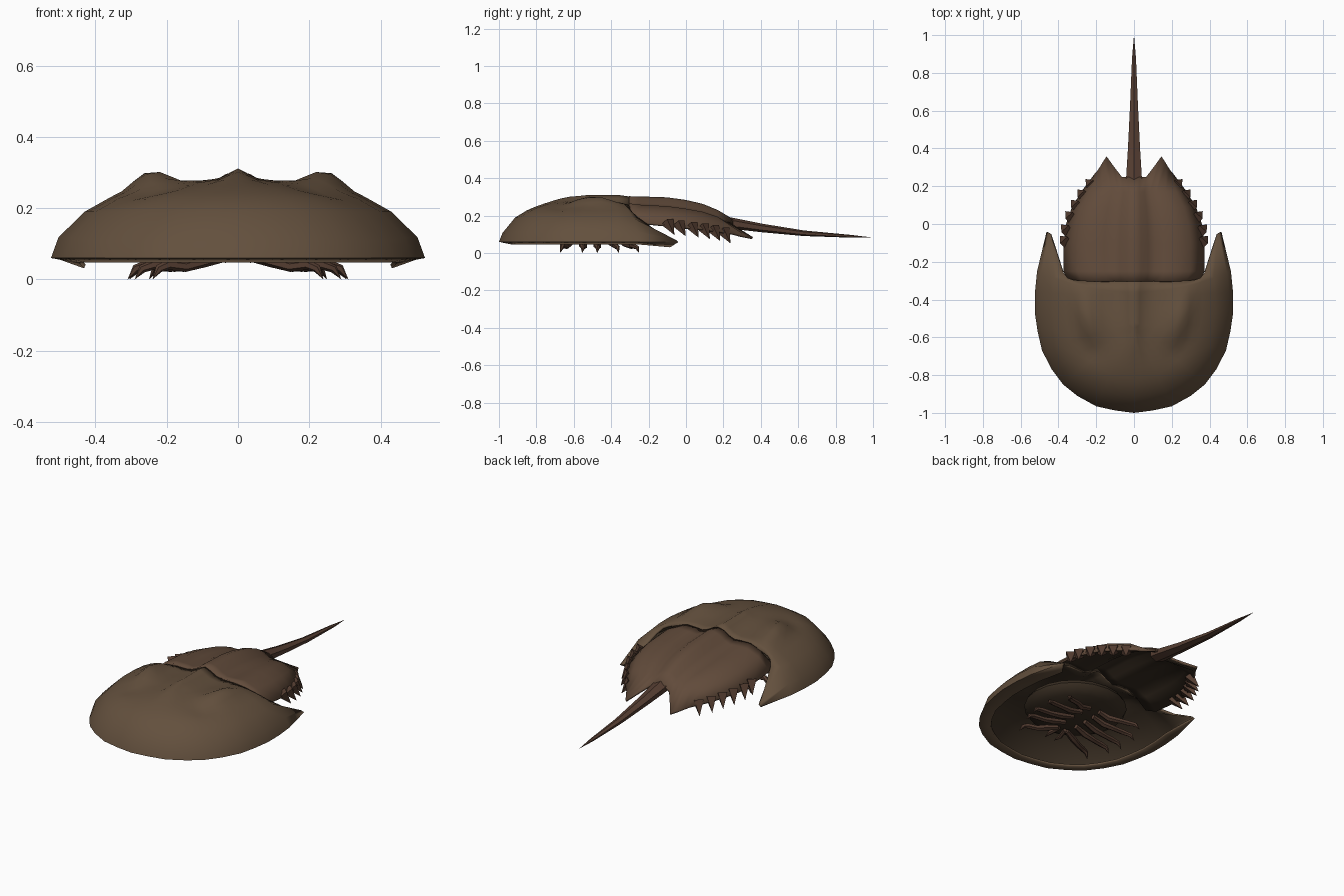
import bpy, bmesh, math
from mathutils import Vector

if "Cube" in bpy.data.objects:
    bpy.data.objects.remove(bpy.data.objects["Cube"])


def material(name, r, g, b):
    m = bpy.data.materials.new(name)
    m.diffuse_color = (r, g, b, 1)
    m.use_nodes = True
    m.node_tree.nodes["Principled BSDF"].inputs["Base Color"].default_value = m.diffuse_color
    return m


SHELL = material("shell_brown", 0.125, 0.08, 0.047)
BACK = material("back_brown", 0.12, 0.07, 0.043)
DARK = material("underside_dark", 0.045, 0.03, 0.018)
LIMB = material("limb_brown", 0.09, 0.047, 0.031)


def finish(name, bm, mats, angle=50):
    me = bpy.data.meshes.new(name)
    bm.to_mesh(me)
    bm.free()
    ob = bpy.data.objects.new(name, me)
    bpy.context.collection.objects.link(ob)
    for m in mats:
        me.materials.append(m)
    bpy.ops.object.select_all(action='DESELECT')
    bpy.context.view_layer.objects.active = ob
    ob.select_set(True)
    bpy.ops.object.shade_smooth_by_angle(angle=math.radians(angle))
    return ob


def mirror(ob):
    m = ob.modifiers.new("mirror", 'MIRROR')
    m.use_clip = True
    m.merge_threshold = 0.001


def half_shell(name, grid, mats, thick):
    """Skin a grid of points, mirror it in x and give it thickness."""
    bm = bmesh.new()
    vs = [[bm.verts.new(p) for p in row] for row in grid]
    for a, b in zip(vs, vs[1:]):
        for i in range(len(a) - 1):
            bm.faces.new((a[i], a[i + 1], b[i + 1], b[i]))
    bmesh.ops.remove_doubles(bm, verts=bm.verts, dist=0.0005)
    bmesh.ops.recalc_face_normals(bm, faces=bm.faces)
    if sum(f.normal.z * f.calc_area() for f in bm.faces) < 0:
        bmesh.ops.reverse_faces(bm, faces=bm.faces)
    ob = finish(name, bm, mats)
    mirror(ob)
    s = ob.modifiers.new("thickness", 'SOLIDIFY')
    s.thickness = thick
    s.offset = -1
    s.material_offset = 1
    return ob


def tube(bm, pts, radii, sides=6, flat=1.0):
    """Tapered tube along a path; a zero radius makes a point."""
    pts = [Vector(p) for p in pts]
    rings = []
    for i, (p, r) in enumerate(zip(pts, radii)):
        d = (pts[min(i + 1, len(pts) - 1)] - pts[max(i - 1, 0)]).normalized()
        ref = Vector((0, 0, 1)) if abs(d.z) < 0.9 else Vector((0, 1, 0))
        u = d.cross(ref).normalized()
        w = u.cross(d)
        if r == 0:
            rings.append([bm.verts.new(p)] * sides)
            continue
        rings.append([bm.verts.new(p + r * (math.cos(a) * u + flat * math.sin(a) * w))
                      for a in (2 * math.pi * (k + 0.5) / sides for k in range(sides))])
    for a, b in zip(rings, rings[1:]):
        for k in range(sides):
            n = (k + 1) % sides
            bm.faces.new(list(dict.fromkeys((a[k], a[n], b[n], b[k]))))
    bm.faces.new(rings[0][::-1])
    bmesh.ops.recalc_face_normals(bm, faces=bm.faces)


# Front shell: columns run from the horseshoe rim up to the midline
rim = [(.513, -.25, -.36), (.524, -.36, -.38), (.525, -.47, -.43), (.51, -.57, -.48),
       (.487, -.67, -.52), (.435, -.77, -.52), (.375, -.85, -.52), (.3, -.91, -.52),
       (.2, -.965, -.52), (.1, -.987, -.52), (0, -1, -.52)]
dome = [(1, .06), (.96, .118), (.82, .19), (.69, .228), (.62, .242), (.56, .252), (.5, .26),
        (.43, .267), (.33, .274), (.22, .278), (.12, .281), (.06, .284), (0, .287)]


def blob(x, y, cx, cy, sx, sy):
    return math.exp(-((x - cx) / sx) ** 2 - ((y - cy) / sy) ** 2)


def relief(x, y):
    ridge = .024 * math.exp(-(x / .035) ** 2 - (max(0, -.6 - y) / .12) ** 2)
    cx = .245 + .25 * (y + .5)                    # eye ridges splay towards the rear
    eye = .044 * blob(x, y, cx, -.49, .05, .11)
    dips = .016 * blob(x, y, .11, -.34, .06, .12) + .016 * blob(x, y, .23, -.67, .08, .06)
    return ridge + eye - dips


# rear edge column, from wing tip in to the midline
cols = [[(.432, -.085, .031), (.463, -.042, .058), (.447, -.05, .068), (.41, -.15, .115),
         (.375, -.255, .19), (.352, -.285, .218), (.325, -.295, .23), (.29, -.3, .241),
         (.24, -.3, .252), (.18, -.3, .257), (.12, -.3, .258), (.075, -.3, .266),
         (.035, -.3, .286), (0, -.3, .302)]]
for i, (px, py, cy) in enumerate(rim):
    pw = max(1, 2 - .5 * i)
    col = [(px * .87, cy + (py - cy) * .87, .047)]      # turned-in lip
    for f, z in dome:
        x, y = px * f, cy + (py - cy) * f ** pw
        if i > 4 and f == .96:
            z -= .01
        col.append((x, y, z + (relief(x, y) if f < .9 else 0)))
    cols.append(col)
half_shell("front_shell", cols, [SHELL, DARK], .012)

# Rear shell: cross-sections (y, half width, edge z, crown z)
sections = [(-.305, .345, .185, .304), (-.25, .374, .165, .303), (-.1, .374, .15, .298),
            (.0, .36, .138, .284), (.09, .328, .13, .263), (.17, .28, .118, .23)]
curve = [(0, 1), (.1, .93), (.2, .75), (.3, .64), (.42, .67), (.6, .68), (.8, .48), (1, 0)]
rows = [[(w * u, y, e + (c - e) * p) for u, p in curve] for y, w, e, c in sections]
rows.append([(0, .25, .182), (.03, .25, .178), (.065, .25, .155), (.105, .302, .12),
             (.145, .358, .085), (.17, .32, .092), (.19, .287, .098), (.213, .26, .105)])
half_shell("rear_shell", rows, [BACK, DARK], .012)

# Row of spines along the side edges of the rear shell
bm = bmesh.new()
for x, y, z in [(.366, -.1, .155), (.36, -.04, .148), (.338, .03, .14),
                (.308, .09, .132), (.274, .145, .122), (.23, .2, .11)]:
    tube(bm, [(x - .008, y, z + .012), (x + .026, y + .038, z - .058)], [.036, 0], 4)
mirror(finish("edge_spines", bm, [LIMB], 30))

# Tail spike
bm = bmesh.new()
tube(bm, [(0, .19, .168), (0, .26, .157), (0, .4, .135), (0, .63, .106), (0, .88, .09), (0, 1, .083)],
     [.05, .047, .037, .024, .012, 0], 6, .62)
finish("tail_spike", bm, [LIMB], 35)

# Belly mound under the front shell
bm = bmesh.new()
bmesh.ops.create_uvsphere(bm, u_segments=20, v_segments=10, radius=1)
bmesh.ops.scale(bm, vec=(.28, .27, .075), verts=bm.verts)
bmesh.ops.translate(bm, vec=(0, -.49, .15), verts=bm.verts)
finish("belly", bm, [DARK])

# Five pairs of jointed walking legs, fanning out
bm = bmesh.new()
for y, ty, tx in [(-.6, -.675, .24), (-.53, -.555, .29), (-.46, -.475, .31),
                  (-.39, -.36, .305), (-.33, -.25, .25)]:
    path = [(.04, 0, .065), (.12, .15, .052), (.19, .5, .036), (.25, .65, .042),
            (.285, .85, .03), (.308, 1, 0)]
    tube(bm, [(x * tx / .308, y + (ty - y) * t - (.012 if t in (.15, .65) else 0), z)
              for x, t, z in path], [.014, .018, .015, .015, .012, 0], 6)
mirror(finish("walking_legs", bm, [LIMB]))

# Small pair of feeding pincers at the front
bm = bmesh.new()
tube(bm, [(.02, -.6, .068), (.035, -.66, .058), (.03, -.71, .054)], [.012, .012, 0], 6)
mirror(finish("feeding_pincers", bm, [LIMB]))
